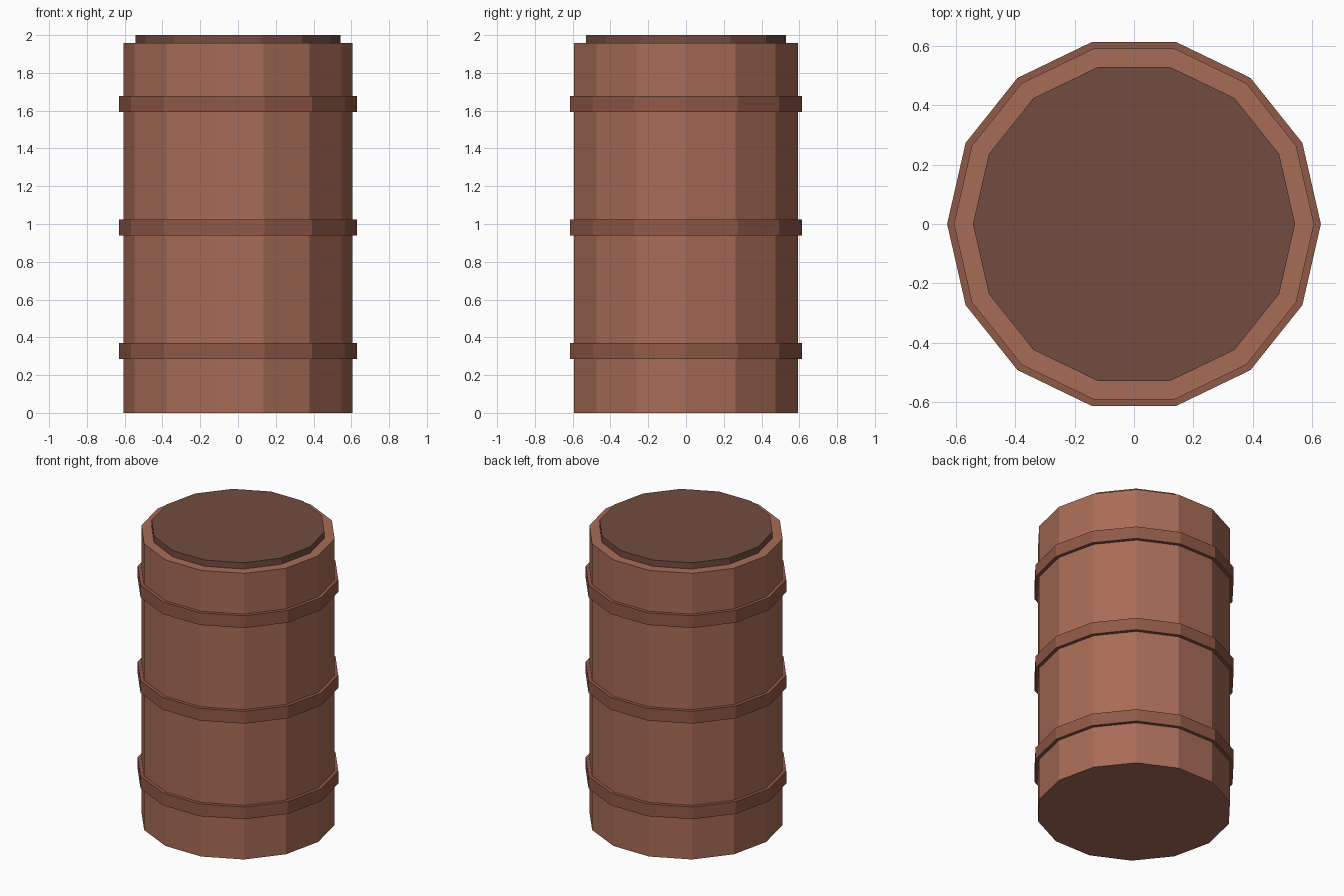
import bpy, bmesh
from math import cos, sin, pi

if "Cube" in bpy.data.objects:
    bpy.data.objects.remove(bpy.data.objects["Cube"])

SIDES = 14


def material(name, rgb):
    m = bpy.data.materials.new(name)
    m.diffuse_color = (*rgb, 1)
    m.use_nodes = True
    m.node_tree.nodes["Principled BSDF"].inputs["Base Color"].default_value = m.diffuse_color
    return m


def lathe(name, profile, mat, closed=False):
    """Revolve (radius, z) points into flat facets; cap the ends unless closed into a ring."""
    bm = bmesh.new()
    loops = [[bm.verts.new((r * cos(2 * pi * i / SIDES), r * sin(2 * pi * i / SIDES), z))
              for i in range(SIDES)] for r, z in profile]
    pairs = list(zip(loops, loops[1:] + loops[:1])) if closed else list(zip(loops, loops[1:]))
    for a, b in pairs:
        for i in range(SIDES):
            j = (i + 1) % SIDES
            bm.faces.new((a[i], a[j], b[j], b[i]))
    if not closed:
        bm.faces.new(loops[0][::-1])
        bm.faces.new(loops[-1])
    bmesh.ops.recalc_face_normals(bm, faces=bm.faces)
    mesh = bpy.data.meshes.new(name)
    bm.to_mesh(mesh)
    bm.free()
    mesh.materials.append(mat)
    ob = bpy.data.objects.new(name, mesh)
    bpy.context.collection.objects.link(ob)
    return ob


body_mat = material("drum_brown", (0.39, 0.15, 0.095))
band_mat = material("band_brown", (0.28, 0.10, 0.062))
lid_mat = material("lid_brown", (0.17, 0.073, 0.05))

# Main drum body
R = 0.607
lathe("drum_body", [(R, 0), (R, 1.957)], body_mat)

# Lid resting on the body
lathe("lid", [(0.543, 1.957), (0.543, 2.0)], lid_mat)

# Three raised hoops
for label, z in (("lower", 0.328), ("middle", 0.982), ("upper", 1.636)):
    h = 0.042
    lathe(label + "_hoop", [(R - 0.005, z - h), (0.63, z - h), (0.63, z + h), (R - 0.005, z + h)],
          band_mat, closed=True)
